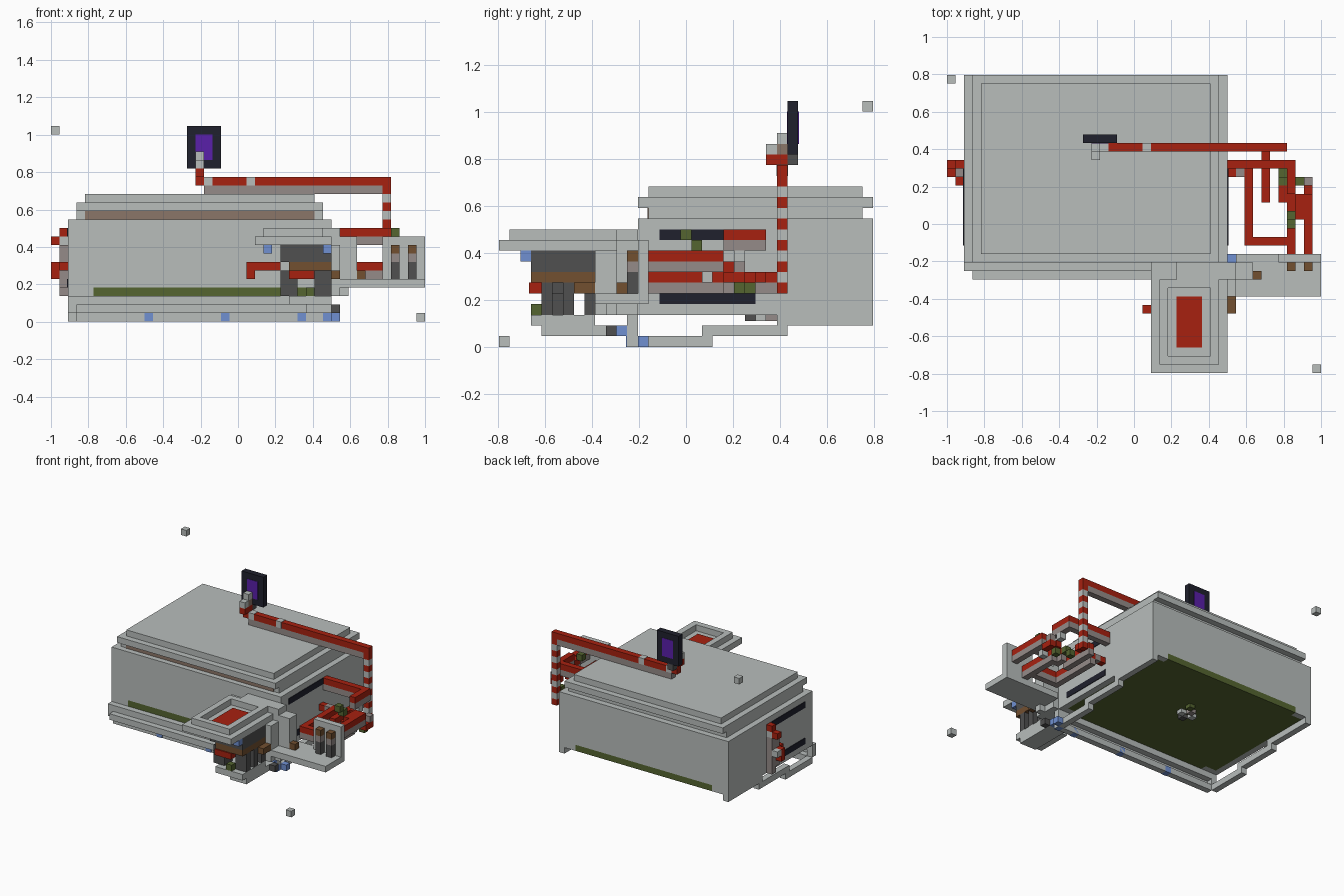
import bpy
import bmesh
from mathutils import Vector

default_cube = bpy.data.objects.get("Cube")
if default_cube:
    bpy.data.objects.remove(default_cube, do_unlink=True)

# Everything sits on a block grid: 44 wide, 35 deep, 23 high
UNIT = 1 / 22
ORIGIN = Vector((-22, -17.5, 0))


def material(name, red, green, blue):
    mat = bpy.data.materials.new(name)
    mat.use_nodes = True
    colour = (red, green, blue, 1)
    mat.diffuse_color = colour
    mat.node_tree.nodes["Principled BSDF"].inputs["Base Color"].default_value = colour
    return mat


GREY = material("light grey", .48, .51, .50)
RED = material("red", .39, .015, .005)
TAUPE = material("taupe", .30, .26, .25)
OLIVE = material("olive", .09, .13, .03)
BROWN = material("brown", .17, .08, .03)
CLAY = material("clay brown", .26, .18, .14)
CHARCOAL = material("charcoal", .08, .08, .08)
BLUE = material("blue", .16, .28, .64)
NAVY = material("navy black", .014, .015, .026)
PURPLE = material("purple", .10, .014, .40)


def box(name, mat, xs, ys, zs):
    """Axis-aligned box given by block ranges along x, y and z."""
    bm = bmesh.new()
    bmesh.ops.create_cube(bm, size=1)
    low = Vector((xs[0], ys[0], zs[0]))
    high = Vector((xs[1], ys[1], zs[1]))
    for vert in bm.verts:
        spot = (low + high) / 2 + vert.co * (high - low)
        vert.co = (spot + ORIGIN) * UNIT
    mesh = bpy.data.meshes.new(name)
    bm.to_mesh(mesh)
    bm.free()
    mesh.materials.append(mat)
    obj = bpy.data.objects.new(name, mesh)
    bpy.context.scene.collection.objects.link(obj)
    return obj


def block(name, mat, x, y, z):
    return box(name, mat, (x, x + 1), (y, y + 1), (z, z + 1))


def rim(name, mat, xs, ys, zs):
    """Rectangular border one block wide."""
    for x in (xs[0], xs[1] - 1):
        box(name + "_side", mat, (x, x + 1), ys, zs)
    for y in (ys[0], ys[1] - 1):
        box(name + "_end", mat, (xs[0] + 1, xs[1] - 1), (y, y + 1), zs)


def beam(name, xs, ys, top):
    """Red beam on a taupe base."""
    box(name, RED, xs, ys, (top - 1, top))
    box(name + "_base", TAUPE, xs, ys, (top - 2, top - 1))


# Hall with a floor slab and a stepped roof
box("hall", GREY, (2, 33), (13, 35), (4, 12))
box("floor_slab", OLIVE, (5, 30), (13, 35), (3, 4))
for x in (3, 30):
    box("floor_edge", OLIVE, (x, x + 2), (14, 34), (3, 4))
for x in (2, 32):
    box("floor_side", GREY, (x, x + 1), (13, 35), (3, 4))
for x in (3, 30):
    for y in (13, 34):
        box("floor_corner", GREY, (x, x + 2), (y, y + 1), (3, 4))
box("roof_neck", GREY, (3, 32), (14, 34), (12, 13))
box("roof_band", CLAY, (4, 31), (13.9, 14), (12, 13))
box("roof_eave", GREY, (3, 32), (13, 35), (13, 14))
box("roof_cap", GREY, (4, 31), (14, 34), (14, 15))

# Patch of rubble under the floor
for x, y, mat in ((16, 24, GREY), (17, 25, TAUPE), (18, 24, GREY), (17, 23, CHARCOAL), (18, 26, OLIVE)):
    box("floor_rubble", mat, (x, x + 1), (y, y + 1), (2.4, 3))

# Stepped rails under the hall
for x in (2, 32):
    box("side_rail_front", GREY, (x, x + 1), (13, 20), (0, 1))
    box("side_rail_middle", GREY, (x, x + 1), (19, 27), (1, 2))
    box("side_rail_back", GREY, (x, x + 1), (26, 35), (2, 3))
box("front_rail_low", GREY, (3, 33), (12, 13), (0, 1))
box("front_rail_middle", GREY, (3, 32), (11, 12), (1, 2))
box("front_rail_high", GREY, (2, 33), (12, 13), (2, 3))
for x in (2, 32):
    block("front_rail_corner", GREY, x, 12, 1)
for x in (11, 20, 29, 32):
    box("rail_light", BLUE, (x, x + 1), (11.9, 13), (0, 1))
block("side_rail_light", BLUE, 33, 13, 0)

# Front tray
box("tray", GREY, (24, 33), (0, 13), (9, 10))
rim("tray_rim", GREY, (25, 32), (1, 11), (10, 11))
box("tray_pad", RED, (27, 30), (3, 9), (10, 10.15))
box("tray_neck", GREY, (27, 34), (11, 13), (10, 11))

# Machinery hanging below the tray
box("engine_block", CHARCOAL, (27, 33), (3, 9), (7, 9))
box("engine_band", BROWN, (28, 33), (3, 9), (6, 7))
box("engine_core", CHARCOAL, (29, 32), (4, 8), (5, 6))
for y in (4, 6, 8):
    box("engine_leg", CHARCOAL, (31, 33), (y, y + 1), (3, 6))
box("engine_leg_front", CHARCOAL, (27, 29), (4, 6), (3, 6))
block("engine_moss", OLIVE, 30, 3, 3)
box("engine_red_bar", RED, (28, 31), (2.8, 4), (5, 6))
box("engine_red_post", RED, (23, 24), (7, 8), (5, 7))
box("engine_red_link", RED, (24, 27), (7, 8), (6, 7))
for x, y in ((25, 2), (32, 2), (32, 9)):
    block("tray_light", BLUE, x, y, 8)
box("engine_skid", GREY, (28, 33), (3, 9), (2, 3))
box("engine_keel", GREY, (30, 33), (4, 11), (1, 2))
box("keel_light", BLUE, (30, 33), (10.9, 12), (1, 2))
block("keel_tip", CHARCOAL, 33, 10, 1)

# Support between tray, hall and platform
box("support_column", GREY, (31, 34), (9, 13), (3, 9))
box("support_shelf", GREY, (33, 36), (11, 13), (5, 10))
box("support_step", GREY, (33, 35), (10, 11), (3, 5))
box("support_peg", BROWN, (33, 34), (7, 9), (5, 6))
block("support_knob", BROWN, 36, 11, 5)

# Side platform with two canisters
box("platform", GREY, (34, 44), (9, 14), (4, 5))
box("platform_wall", GREY, (39, 44), (13, 14), (5, 10))
for x in (40, 42):
    box("canister", CHARCOAL, (x, x + 1), (12, 13), (5, 7))
    block("canister_neck", TAUPE, x, 12, 7)
    block("canister_cap", BROWN, x, 12, 8)

# Side truss: upper and lower runs
beam("truss_upper", (33, 41), (24, 25), 11)
beam("truss_upper_return", (40, 41), (21, 24), 11)
beam("truss_lower", (35, 36), (15, 24), 7)
beam("truss_lower_end", (36, 40), (15, 16), 7)
beam("truss_lower_side", (40, 41), (14, 21), 7)
beam("truss_outer", (42, 43), (14, 21), 9)
beam("truss_outer_link", (41, 42), (18, 21), 9)
beam("truss_cross", (37, 38), (20, 26), 7)
beam("truss_short", (39, 40), (20, 22), 7)
box("truss_outer_back", RED, (42, 43), (21, 23), (6, 7))
for x, y, z, mat in ((40, 17, 10, OLIVE), (40, 18, 9, OLIVE), (39, 22, 6, OLIVE),
                     (39, 23, 5, OLIVE), (41, 22, 5, OLIVE), (42, 22, 7, TAUPE),
                     (40, 21, 7, RED), (40, 22, 8, GREY), (41, 19, 6, GREY),
                     (33, 23, 6, RED), (34, 23, 6, TAUPE), (38, 24, 6, RED)):
    block("truss_joint", mat, x, y, z)

# Crane: striped mast and long boom
for z in range(5, 16):
    block("mast_stripe", RED if z % 2 else GREY, 39, 26, z)
box("boom", RED, (19, 39), (26, 27), (16, 17))
box("boom_tip", RED, (39, 40), (26, 27), (16, 17))
for x in (18, 23):
    block("boom_gap", GREY, x, 26, 16)
    box("boom_gap_sleeve", GREY, (x, x + 1), (25.95, 27.05), (16, 17.05))
box("boom_base", TAUPE, (18, 39), (26, 27), (15, 16))

# Boom head and sign
box("head_post", RED, (17, 18), (26, 27), (16, 18))
block("head_hook", RED, 17, 25, 17)
block("head_grip", GREY, 17, 25, 18)
block("head_joint", CLAY, 17, 26, 18)
block("head_cap", GREY, 17, 26, 19)
block("sign_foot", CHARCOAL, 17, 27, 17)
box("sign", NAVY, (16, 20), (27, 28), (18, 23))
box("sign_panel", PURPLE, (17, 19), (26.95, 28.05), (19, 22))

# Dark slots in both end walls
for x in (2, 33):
    for z in (4, 10):
        box("wall_slot", NAVY, (x - .1, x + .1), (15, 24), (z, z + 1))

# Red and taupe fixture on the far end wall
box("fixture_spine", TAUPE, (1, 2), (23, 25), (4, 9))
block("fixture_foot", TAUPE, 1, 24, 3)
block("fixture_top", RED, 1, 24, 10)
block("fixture_top_elbow", RED, 0, 24, 9)
block("fixture_top_joint", GREY, 1, 24, 9)
box("fixture_handle", RED, (0, 1), (23, 24), (5, 7))
block("fixture_grip", GREY, 0, 24, 6)
block("fixture_pin", RED, 1, 22, 6)

# Two loose marker blocks at opposite corners
block("marker_high", GREY, 0, 34, 22)
block("marker_low", GREY, 43, 0, 0)
